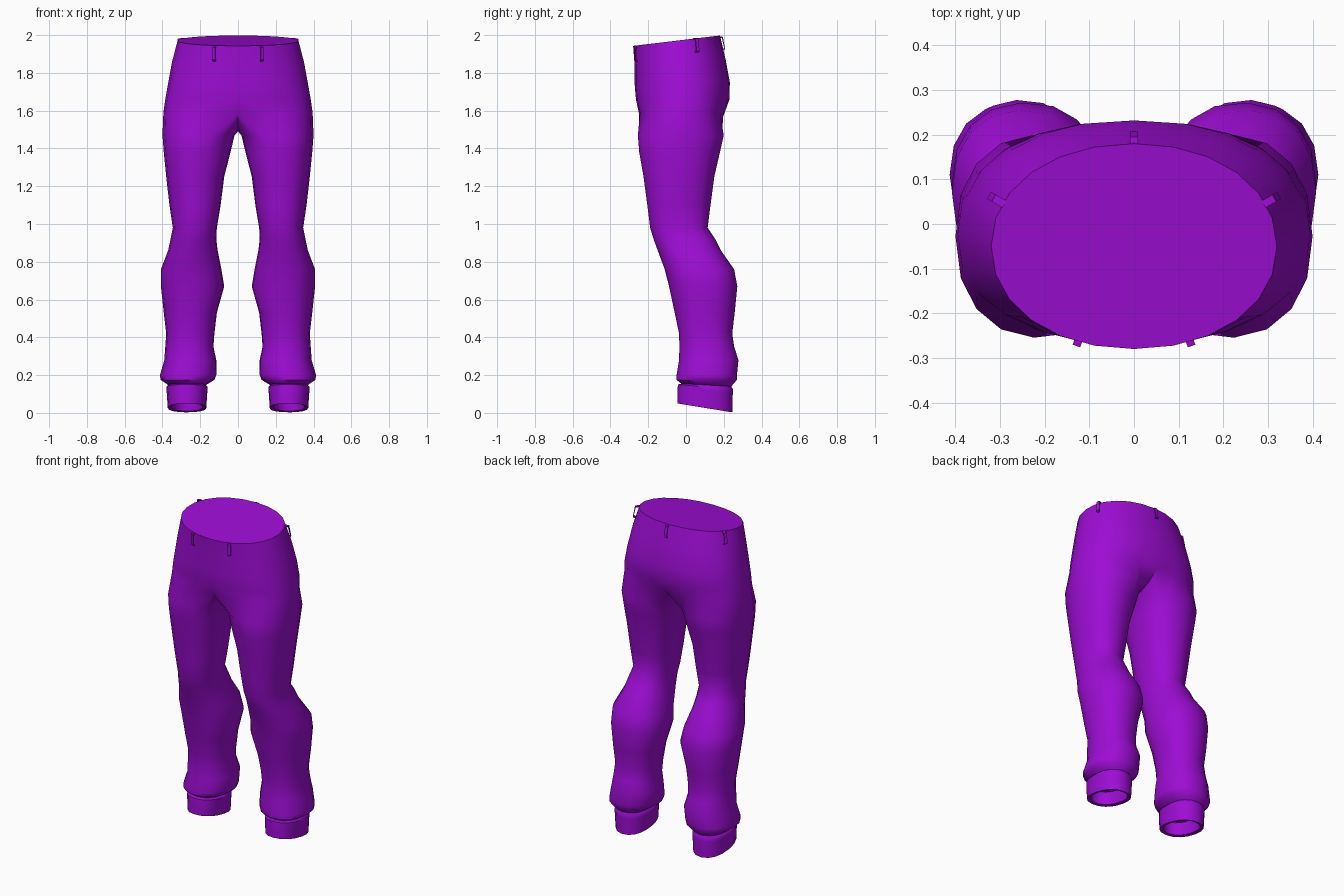
import bpy, bmesh, math
from mathutils import Vector

if "Cube" in bpy.data.objects:
    bpy.data.objects.remove(bpy.data.objects["Cube"])

purple = bpy.data.materials.new("purple cloth")
purple.diffuse_color = (0.34, 0.004, 0.66, 1)
purple.use_nodes = True
purple.node_tree.nodes["Principled BSDF"].inputs["Base Color"].default_value = purple.diffuse_color

ARC, INNER = 13, 5      # points round the outside, and along the inner thigh


def finish(bm, name, angle):
    bmesh.ops.recalc_face_normals(bm, faces=bm.faces)
    me = bpy.data.meshes.new(name)
    bm.to_mesh(me)
    bm.free()
    me.materials.append(purple)
    ob = bpy.data.objects.new(name, me)
    bpy.context.collection.objects.link(ob)
    bpy.ops.object.select_all(action='DESELECT')
    ob.select_set(True)
    bpy.context.view_layer.objects.active = ob
    bpy.ops.object.shade_smooth_by_angle(angle=math.radians(angle))


def power(v, n):
    return math.copysign(abs(v) ** (2 / n), v)


def half_oval(z, a, y0, y1, n, tilt):
    """Half a body section, from front centre round to back centre."""
    pts = []
    for i in range(ARC):
        t = math.pi * i / (ARC - 1)
        c, s = math.cos(t), math.sin(t)
        x = 0 if i in (0, ARC - 1) else a * power(s, n)
        y = (y0 + y1) / 2 - (y1 - y0) / 2 * power(c, n)
        pts.append(Vector((x, y, z + tilt * (y - y0) / (y1 - y0))))
    return pts


def leg_ring(z, x0, x1, y0, y1, tilt=0):
    """A full leg section, starting at the inner front."""
    spread = 130
    angs = [-spread + 2 * spread * i / (ARC - 1) for i in range(ARC)]
    angs += [spread + (360 - 2 * spread) * (i + 1) / (INNER + 1) for i in range(INNER)]
    pts = []
    for d in angs:
        c, s = math.cos(math.radians(d)), math.sin(math.radians(d))
        x = (x0 + x1) / 2 + (x1 - x0) / 2 * power(c, 2.25)
        y = (y0 + y1) / 2 + (y1 - y0) / 2 * power(s, 2.25)
        pts.append(Vector((x, y, z + tilt * (y - y0) / (y1 - y0))))
    return pts


# hips: z, half width, front y, back y, squareness, rise to the back
hips = [half_oval(*r) for r in [
    (1.943, .32, -.28, .18, 2.1, .055),
    (1.84, .35, -.272, .21, 2.2, .03),
    (1.74, .37, -.272, .232, 2.3, .01),
    (1.66, .385, -.265, .23, 2.4, 0),
    (1.59, .395, -.25, .205, 2.5, 0)]]

# crotch line closes the lowest hip section between the legs
front, back = hips[-1][0], hips[-1][-1]
seam = []
for i in range(INNER):
    t = (i + 1) / (INNER + 1)
    p = back.lerp(front, t)
    p.z -= .10 * math.sin(math.pi * t) ** 0.8
    seam.append(p)

# legs: z, inner x, outer x, front y, back y, rise to the back
legs = [leg_ring(*r) for r in [
    (1.47, .018, .40, -.255, .20), (1.38, .04, .393, -.248, .18),
    (1.25, .073, .38, -.225, .15), (1.10, .092, .363, -.205, .13),
    (.98, .112, .345, -.19, .115), (.92, .115, .357, -.172, .155),
    (.86, .108, .37, -.15, .185), (.76, .088, .408, -.113, .255),
    (.67, .073, .408, -.09, .272), (.53, .112, .393, -.06, .258),
    (.42, .125, .38, -.037, .245), (.35, .13, .385, -.035, .255),
    (.28, .115, .39, -.037, .278), (.20, .115, .413, -.05, .27),
    (.175, .125, .41, -.05, .27), (.155, .17, .37, -.025, .24, -.015),
    # cuff, hem and the hollow inside
    (.15, .16, .38, -.043, .248, -.025), (.13, .162, .378, -.045, .248, -.025),
    (.05, .168, .372, -.045, .245, -.047), (.052, .188, .352, -.025, .225, -.042),
    (.13, .188, .352, -.022, .222, -.025)]]

bm = bmesh.new()
rings = [[bm.verts.new(p) for p in r] for r in hips]
for a, b in zip(rings, rings[1:]):
    for i in range(ARC - 1):
        bm.faces.new((a[i], a[i + 1], b[i + 1], b[i]))
prev = rings[-1] + [bm.verts.new(p) for p in seam]
for r in legs:
    ring = [bm.verts.new(p) for p in r]
    for i in range(len(ring)):
        j = (i + 1) % len(ring)
        bm.faces.new((prev[i], prev[j], ring[j], ring[i]))
    prev = ring
bmesh.ops.mirror(bm, geom=bm.verts[:] + bm.edges[:] + bm.faces[:], axis='X', merge_dist=.0005)
# close the waist and the leg ends
bmesh.ops.holes_fill(bm, edges=[e for e in bm.edges if e.is_boundary], sides=0)
finish(bm, "trousers", 50)


def belt_loop(name, x, y, top, length, out, direction, lean):
    """A narrow strap standing off the waist."""
    d = Vector((math.cos(direction), math.sin(direction), 0))
    side = Vector((-d.y, d.x, 0)) * .009
    base = Vector((x, y, top))
    prof = [(-.008, 0), (out, -.004), (out + lean, -length + .01), (lean - .004, -length)]
    thick = [(-.008, -.007), (out - .005, -.010), (out + lean - .005, -length + .016),
             (lean - .004, -length + .007)]
    bm = bmesh.new()
    secs = []
    for o, i in zip(prof, thick):
        secs.append([bm.verts.new(base + d * q[0] + Vector((0, 0, q[1])) + side * s)
                     for q, s in ((o, -1), (o, 1), (i, 1), (i, -1))])
    for a, b in zip(secs, secs[1:]):
        for k in range(4):
            bm.faces.new((a[k], a[(k + 1) % 4], b[(k + 1) % 4], b[k]))
    bm.faces.new(secs[0])
    bm.faces.new(secs[-1])
    finish(bm, name, 30)


belt_loop("belt_loop_back", 0, .18, 1.995, .08, .015, math.pi / 2, .012)
for s, n in ((1, "right"), (-1, "left")):
    belt_loop("belt_loop_front_" + n, s * .125, -.262, 1.94, .08, .012,
              math.radians(-90 + s * 20), 0)
    belt_loop("belt_loop_side_" + n, s * .297, .048, 1.985, .08, .02,
              math.radians(90 - s * 60), .012)
